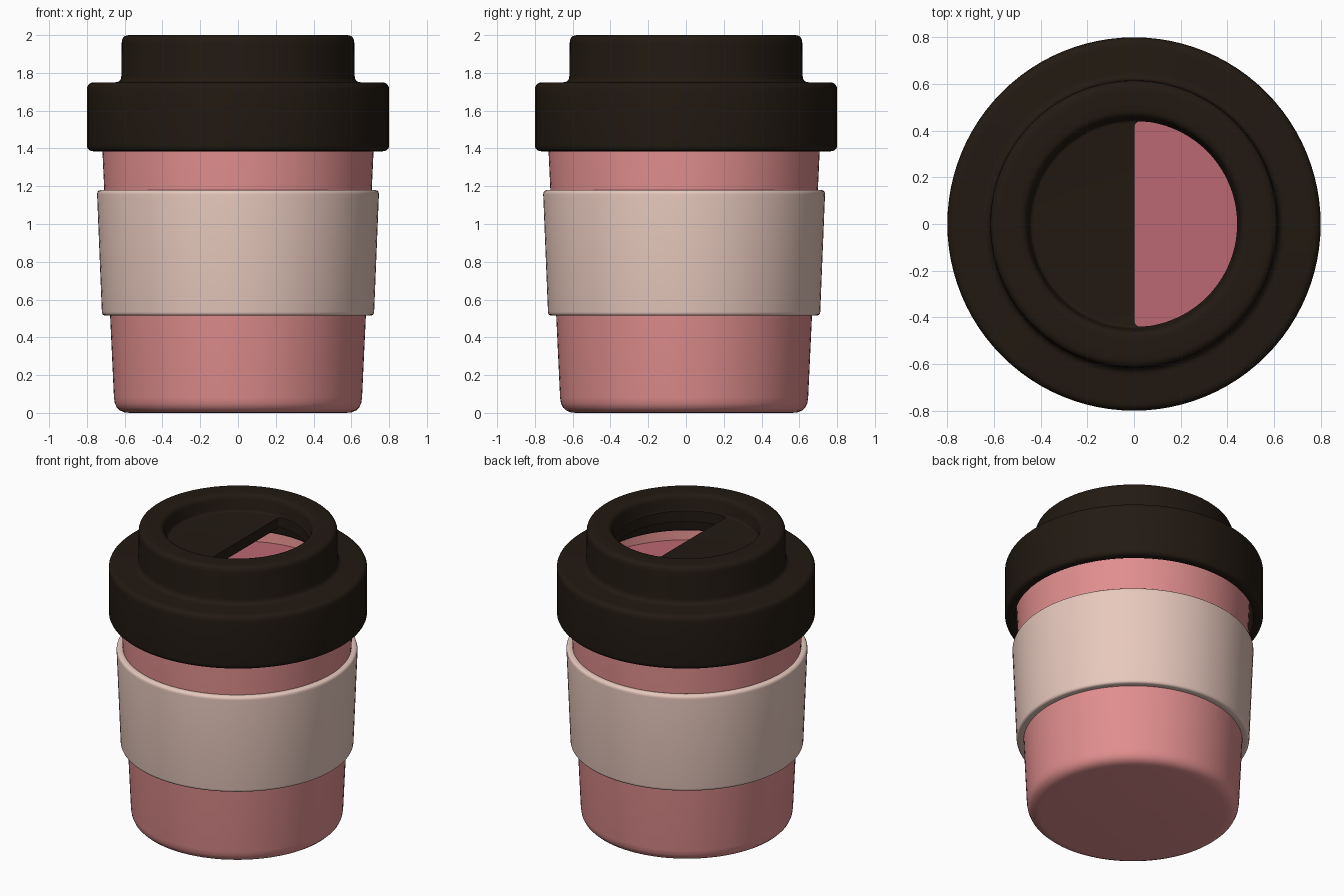
import bpy, bmesh, math
from mathutils import Vector

if "Cube" in bpy.data.objects:
    bpy.data.objects.remove(bpy.data.objects["Cube"])

SEG = 96


def material(name, rgb):
    m = bpy.data.materials.new(name)
    m.diffuse_color = (*rgb, 1)
    m.use_nodes = True
    m.node_tree.nodes["Principled BSDF"].inputs["Base Color"].default_value = m.diffuse_color
    return m


def rounded(points, closed, steps=5):
    """Round each (r, z, radius) corner of a profile."""
    out, n = [], len(points)
    for i, (r, z, rad) in enumerate(points):
        p = Vector((r, z))
        if rad == 0 or (not closed and i in (0, n - 1)):
            out.append(p)
            continue
        a = (Vector(points[i - 1][:2]) - p).normalized() * rad
        b = (Vector(points[(i + 1) % n][:2]) - p).normalized() * rad
        for k in range(steps + 1):
            t = k / steps
            out.append(p + a * (1 - t) ** 2 + b * t ** 2)
    return out


def finish(bm, name, mat, y=0):
    bmesh.ops.recalc_face_normals(bm, faces=bm.faces)
    me = bpy.data.meshes.new(name)
    bm.to_mesh(me)
    bm.free()
    ob = bpy.data.objects.new(name, me)
    bpy.context.collection.objects.link(ob)
    ob.location.y = y
    if mat:
        me.materials.append(mat)
    return ob


def lathe(name, points, mat, closed=False, y=0):
    prof = rounded(points, closed)
    bm = bmesh.new()
    rings = []
    for r, z in prof:
        if r < 1e-6:
            rings.append([bm.verts.new((0, 0, z))] * SEG)
        else:
            rings.append([bm.verts.new((r * math.cos(2 * math.pi * i / SEG),
                                        r * math.sin(2 * math.pi * i / SEG), z))
                          for i in range(SEG)])
    pairs = list(zip(rings, rings[1:]))
    if closed:
        pairs.append((rings[-1], rings[0]))
    for lo, hi in pairs:
        for i in range(SEG):
            j = (i + 1) % SEG
            bm.faces.new(dict.fromkeys((lo[i], lo[j], hi[j], hi[i])))
    return finish(bm, name, mat, y)


def smooth(ob):
    bpy.ops.object.select_all(action='DESELECT')
    ob.select_set(True)
    bpy.context.view_layer.objects.active = ob
    bpy.ops.object.shade_smooth_by_angle(angle=math.radians(35))


pink = material("pink", (0.75, 0.27, 0.27))
blush = material("blush", (0.80, 0.58, 0.51))
dark = material("dark_brown", (0.016, 0.010, 0.006))
rose = material("rose", (0.50, 0.14, 0.17))

# Tapered cup, hollow
cup = lathe("cup", [(0, 0, 0), (0.653, 0, 0.08), (0.732, 1.69, 0.015),
                    (0.69, 1.69, 0.015), (0.615, 0.05, 0.06), (0, 0.05, 0)], pink, y=-0.01)

# Drink surface seen through the opening
drink = lathe("drink", [(0, 1.58, 0), (0.688, 1.58, 0)], rose, y=-0.01)
for p in drink.data.polygons:
    if p.normal.z < 0:
        p.flip()

# Grip sleeve around the middle
sleeve = lathe("sleeve", [(0.676, 0.515, 0), (0.72, 0.515, 0.02), (0.747, 1.18, 0.025),
                          (0.706, 1.18, 0.01)], blush, closed=True, y=-0.01)

# Stepped lid with a round recess on top
lid = lathe("lid", [(0, 1.89, 0), (0.445, 1.89, 0.015), (0.46, 2.0, 0.035), (0.615, 2.0, 0.04),
                    (0.618, 1.75, 0.035), (0.80, 1.75, 0.04), (0.80, 1.385, 0.035),
                    (0.738, 1.385, 0.01), (0.738, 1.70, 0.01), (0.56, 1.70, 0.02),
                    (0.55, 1.82, 0.03), (0, 1.82, 0)], dark)

# Half-moon drinking opening, cut through the lid plate
bm = bmesh.new()
R, half = 0.442, 40
outline = [(0.002, -R, 0)] + [(R * math.cos(a), R * math.sin(a), 0) for a in
           (math.pi * (i / half - 0.5) for i in range(2, half - 1))] + [(0.002, R, 0)]
outline = rounded([(x, y, 0.03 if i in (0, half - 2) else 0)
                   for i, (x, y, _) in enumerate(outline)], True)
base = bm.faces.new([bm.verts.new((x, y, 1.75)) for x, y in outline])
top = bmesh.ops.extrude_face_region(bm, geom=[base])["geom"]
bmesh.ops.translate(bm, vec=(0, 0, 0.2),
                    verts=[v for v in top if isinstance(v, bmesh.types.BMVert)])
cutter = finish(bm, "opening_cutter", None)
cutter.hide_render = True
mod = lid.modifiers.new("opening", 'BOOLEAN')
mod.operation, mod.solver, mod.object = 'DIFFERENCE', 'EXACT', cutter
bpy.context.view_layer.objects.active = lid
bpy.ops.object.modifier_apply(modifier=mod.name)
bpy.data.objects.remove(cutter)

for ob in (cup, drink, sleeve, lid):
    smooth(ob)
